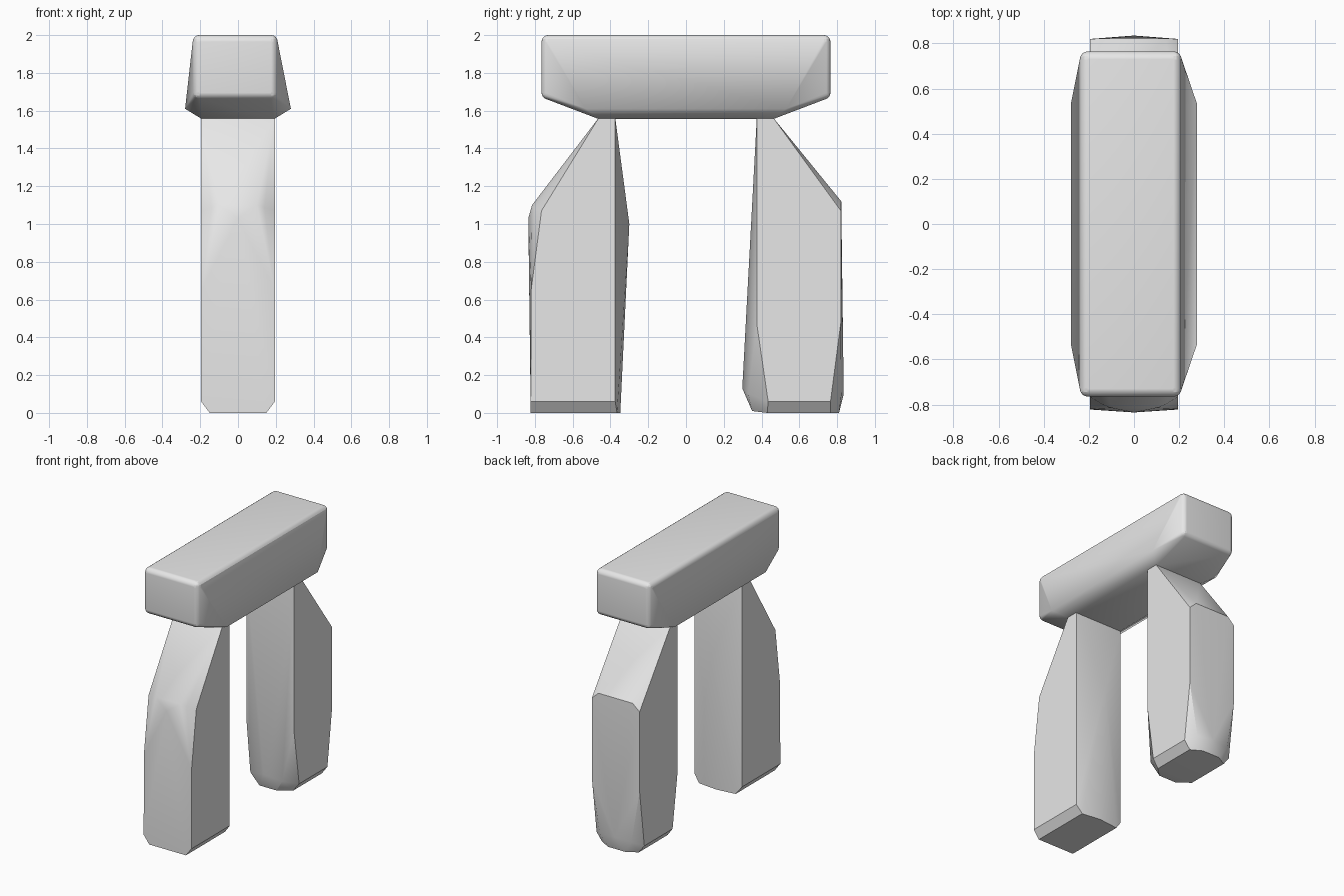
import bpy
import bmesh
import math

cube = bpy.data.objects.get("Cube")
if cube:
    bpy.data.objects.remove(cube, do_unlink=True)

stone = bpy.data.materials.new("pale_grey_stone")
stone.use_nodes = True
GREY = (0.8, 0.8, 0.8, 1.0)
stone.diffuse_color = GREY
stone.node_tree.nodes["Principled BSDF"].inputs["Base Color"].default_value = GREY


def hull_stone(name, bm, points):
    """Wrap the mesh and extra points (mirrored in x) in one chiselled block."""
    for x, y, z in points:
        for side in ((-1, 1) if x else (1,)):
            bm.verts.new((side * x, y, z))
    result = bmesh.ops.convex_hull(bm, input=bm.verts[:])
    spare = set(result["geom_interior"]) | set(result["geom_unused"])
    bmesh.ops.delete(bm, geom=[v for v in spare if isinstance(v, bmesh.types.BMVert)],
                     context='VERTS')
    bmesh.ops.dissolve_limit(bm, angle_limit=math.radians(1),
                             verts=bm.verts[:], edges=bm.edges[:])
    bmesh.ops.recalc_face_normals(bm, faces=bm.faces[:])
    mesh = bpy.data.meshes.new(name)
    bm.to_mesh(mesh)
    bm.free()
    mesh.materials.append(stone)
    obj = bpy.data.objects.new(name, mesh)
    bpy.context.collection.objects.link(obj)
    bpy.ops.object.select_all(action='DESELECT')
    obj.select_set(True)
    bpy.context.view_layer.objects.active = obj
    bpy.ops.object.shade_smooth_by_angle(angle=math.radians(30))
    return obj


# Lintel: rounded block, swelling low on both flanks, with a narrow underside
bm = bmesh.new()
bmesh.ops.create_cube(bm, size=1)
for v in bm.verts:
    v.co = (v.co.x * 0.45 - 0.015, v.co.y * 1.53, 1.83 + v.co.z * 0.34)
bmesh.ops.bevel(bm, geom=bm.edges[:], offset=0.035, segments=4,
                profile=0.5, affect='EDGES')
hull_stone("lintel", bm, [(0.28, y * s, z) for s in (-1, 1)
                          for y, z in [(0.53, 1.61)]]
           + [(0.19, s * 0.46, 1.555) for s in (-1, 1)])

# Uprights: flat flanks (y, z outline) at full width, plus ridge points
HALF = 0.195
front_flank = [(-0.822, 0.06), (-0.82, 0.65), (-0.765, 1.07),
               (-0.46, 1.565), (-0.375, 1.565), (-0.375, 0.06)]
front_ridges = [(0.15, -0.822, 0), (0.15, -0.365, 0), (0, -0.348, 0),
                (0.1, -0.815, 1.10), (0.14, -0.80, 1.085),
                (0, -0.835, 1.03), (0, -0.30, 1.0)]
back_flank = [(0.375, 1.565), (0.375, 0.47), (0.435, 0.06),
              (0.765, 0.06), (0.82, 0.48), (0.82, 1.07), (0.46, 1.565)]
back_ridges = [(0.15, 0.43, 0), (0.15, 0.765, 0), (0.07, 0.35, 0.01),
               (0.07, 0.81, 0), (0.13, 0.33, 0.10), (0, 0.298, 0.13),
               (0.13, 0.822, 0.09), (0, 0.835, 0.10), (0.14, 0.822, 1.12)]

for name, flank, ridges in (("front_upright", front_flank, front_ridges),
                            ("back_upright", back_flank, back_ridges)):
    hull_stone(name, bmesh.new(), [(HALF, y, z) for y, z in flank] + ridges)
